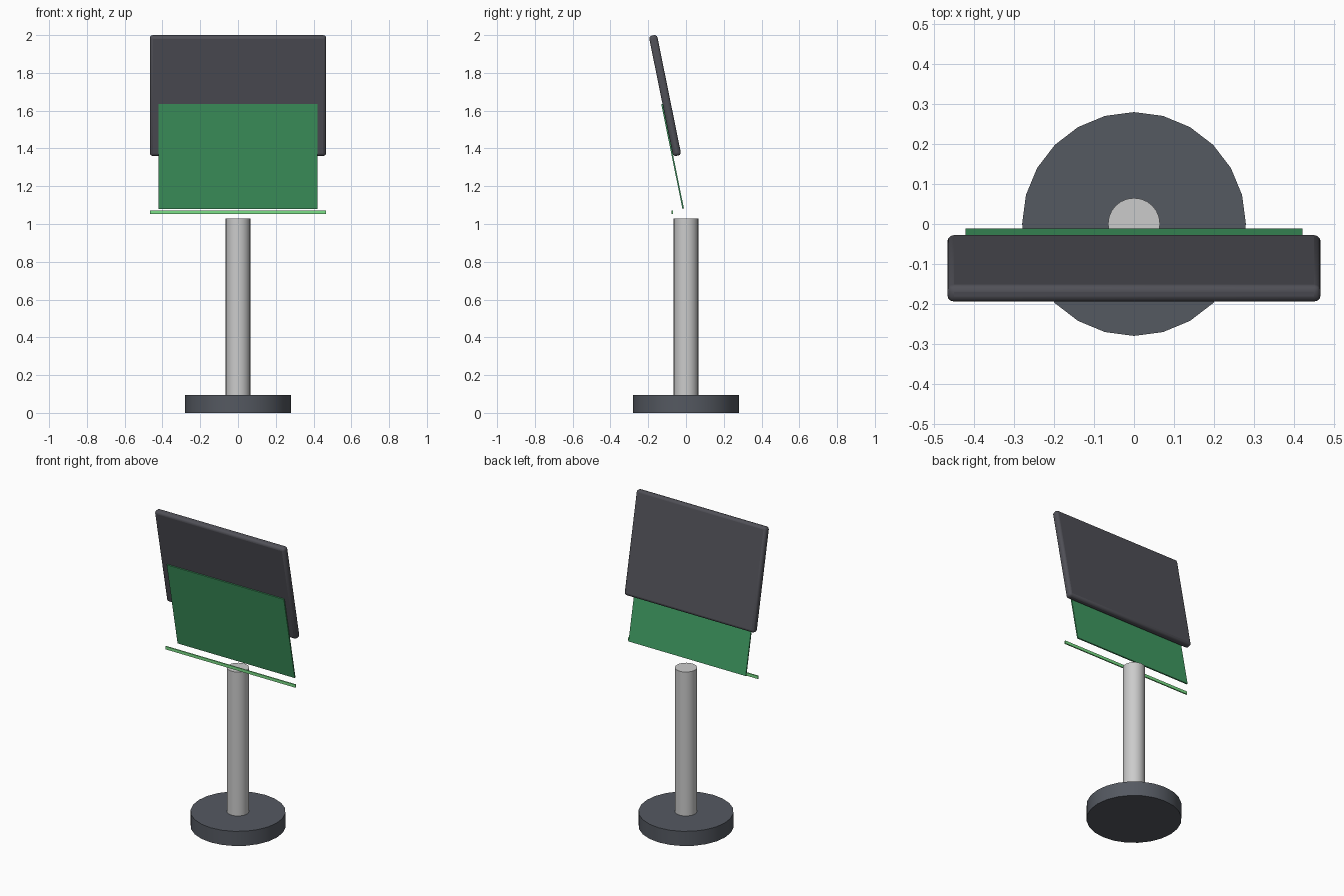
import bpy
import math

if "Cube" in bpy.data.objects:
    bpy.data.objects.remove(bpy.data.objects["Cube"])

TILT = 0.2  # lean of the display, radians


def material(name, rgb):
    m = bpy.data.materials.new(name)
    m.diffuse_color = (*rgb, 1)
    m.use_nodes = True
    m.node_tree.nodes["Principled BSDF"].inputs["Base Color"].default_value = m.diffuse_color
    return m


def smooth(obj):
    bpy.context.view_layer.objects.active = obj
    obj.select_set(True)
    bpy.ops.object.shade_smooth_by_angle(angle=math.radians(40))


def cylinder(name, radius, z0, z1, mat, sides=24):
    bpy.ops.mesh.primitive_cylinder_add(
        vertices=sides, radius=radius, depth=z1 - z0, location=(0, 0, (z0 + z1) / 2))
    obj = bpy.context.object
    obj.name = name
    obj.rotation_euler.z = 0
    obj.data.materials.append(mat)
    smooth(obj)
    return obj


def box(name, size, loc, mat, tilt=0.0, bevel=0.0):
    bpy.ops.mesh.primitive_cube_add(size=1, location=loc)
    obj = bpy.context.object
    obj.name = name
    obj.scale = size
    bpy.ops.object.transform_apply(location=False, rotation=False, scale=True)
    obj.rotation_euler.x = tilt
    obj.data.materials.append(mat)
    if bevel:
        mod = obj.modifiers.new("rounded_edges", 'BEVEL')
        mod.width = bevel
        mod.segments = 3
        smooth(obj)
    return obj


slate = material("slate", (0.09, 0.10, 0.12))
casing = material("casing", (0.08, 0.08, 0.095))
silver = material("silver", (0.75, 0.75, 0.77))
green = material("screen_green", (0.05, 0.32, 0.12))
light_green = material("light_green", (0.2, 0.75, 0.25))

# Stand
cylinder("base", 0.28, 0.0, 0.095, slate)
cylinder("post", 0.065, 0.09, 1.03, silver)

# Leaning display with its screen sheet hanging below
box("display_casing", (0.934, 0.044, 0.65), (0, -0.111, 1.68), casing, TILT, 0.016)
box("screen", (0.842, 0.008, 0.565), (0, -0.071, 1.358), green, TILT)

# Light bar under the screen
box("light_bar", (0.934, 0.008, 0.019), (0, -0.074, 1.062), light_green)
